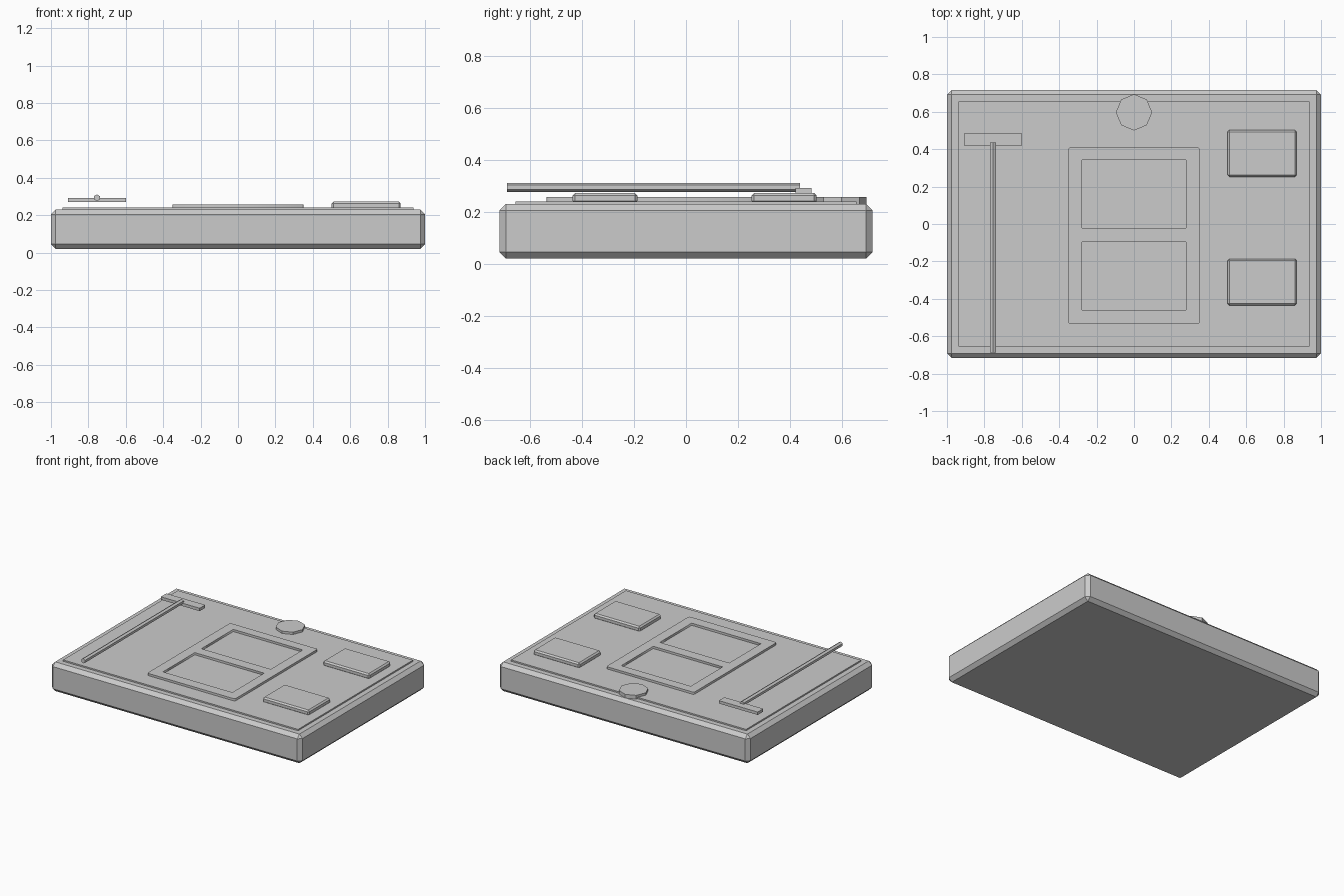
import bpy
from math import pi

if "Cube" in bpy.data.objects:
    bpy.data.objects.remove(bpy.data.objects["Cube"])


def box(name, x, y, z, bevel=0):
    """Box from (min, max) ranges, with an optional flat chamfer."""
    bpy.ops.mesh.primitive_cube_add(size=1, location=[sum(r) / 2 for r in (x, y, z)])
    ob = bpy.context.object
    ob.name = name
    ob.scale = [r[1] - r[0] for r in (x, y, z)]
    bpy.ops.object.transform_apply(location=False, rotation=False, scale=True)
    if bevel:
        mod = ob.modifiers.new("chamfer", 'BEVEL')
        mod.width = bevel
        mod.segments = 1
    return ob


def prism(name, sides, radius, depth, location, rotation=(0, 0, 0)):
    bpy.ops.mesh.primitive_cylinder_add(vertices=sides, radius=radius, depth=depth,
                                        location=location, rotation=rotation)
    bpy.context.object.name = name


def rect(x, y, c=0):
    """Rectangle outline with corners cut by c."""
    (x0, x1), (y0, y1) = x, y
    if not c:
        return [(x0, y0), (x1, y0), (x1, y1), (x0, y1)]
    return [(x0 + c, y0), (x1 - c, y0), (x1, y0 + c), (x1, y1 - c),
            (x1 - c, y1), (x0 + c, y1), (x0, y1 - c), (x0, y0 + c)]


# Chamfered slab and the thin sheet on top
box("base_slab", (-1, 1), (-0.717, 0.717), (0.02, 0.23), 0.025)
box("top_sheet", (-0.938, 0.938), (-0.655, 0.655), (0.22, 0.24))

# Window frame with two openings, as a filled outline with holes
curve = bpy.data.curves.new("window_frame", 'CURVE')
curve.dimensions = '2D'
curve.fill_mode = 'BOTH'
curve.extrude = 0.009
for pts in (rect((-0.35, 0.35), (-0.535, 0.41), 0.008),
            rect((-0.277, 0.277), (-0.022, 0.342)),
            rect((-0.277, 0.277), (-0.46, -0.097))):
    spline = curve.splines.new('POLY')
    spline.points.add(len(pts) - 1)
    for p, (px, py) in zip(spline.points, pts):
        p.co = (px, py, 0, 1)
    spline.use_cyclic_u = True
frame = bpy.data.objects.new("window_frame", curve)
frame.location.z = 0.247
bpy.context.collection.objects.link(frame)
bpy.ops.object.select_all(action='DESELECT')
frame.select_set(True)
bpy.context.view_layer.objects.active = frame
bpy.ops.object.convert(target='MESH')

# Two raised pads on the right
for name, cy in (("front_pad", -0.311), ("back_pad", 0.377)):
    box(name, (0.5, 0.87), (cy - 0.125, cy + 0.125), (0.232, 0.272), 0.01)

# Octagonal button at the back edge
prism("round_button", 8, 0.097, 0.027, (0, 0.597, 0.2435))

# T-shaped tool hovering on the left: hexagonal rod and crossbar
prism("tool_rod", 6, 0.0175, 1.124, (-0.754, -0.125, 0.2935), (pi / 2, 0, 0))
box("tool_crossbar", (-0.91, -0.6), (0.42, 0.483), (0.271, 0.292))
